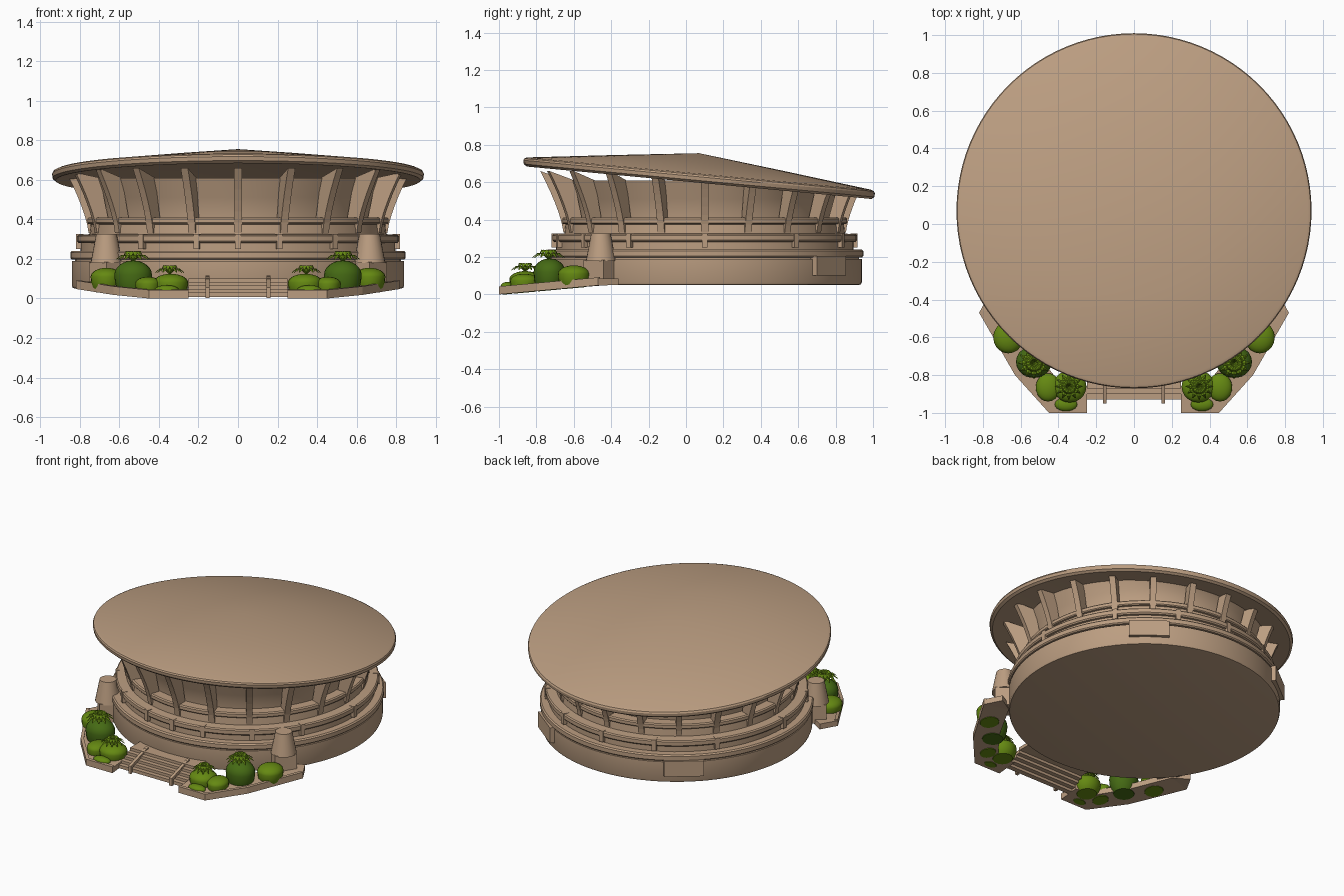
import bpy, bmesh, math
from math import sin, cos, pi, radians, hypot
from mathutils import Vector

if "Cube" in bpy.data.objects:
    bpy.data.objects.remove(bpy.data.objects["Cube"])

CY = 0.10            # centre of the round body in y
RY, RR = 0.07, 0.94  # roof centre and radius


def mat(name, c):
    m = bpy.data.materials.new(name)
    m.diffuse_color = (*c, 1)
    m.use_nodes = True
    m.node_tree.nodes["Principled BSDF"].inputs["Base Color"].default_value = m.diffuse_color
    return m


STONE = mat("tan_stone", (0.50, 0.34, 0.22))
LIME = mat("lime_green", (0.13, 0.25, 0.006))
GREEN = mat("leaf_green", (0.06, 0.145, 0.007))


def finish(name, bm, m, smooth=True, recalc=True):
    if recalc:
        bmesh.ops.recalc_face_normals(bm, faces=bm.faces)
    me = bpy.data.meshes.new(name)
    bm.to_mesh(me)
    bm.free()
    me.materials.append(m)
    ob = bpy.data.objects.new(name, me)
    bpy.context.collection.objects.link(ob)
    if smooth:
        bpy.context.view_layer.objects.active = ob
        ob.select_set(True)
        bpy.ops.object.shade_smooth_by_angle(angle=radians(32))
        ob.select_set(False)
    return ob


def lathe(name, prof, cy, zfun=lambda x, y, z: z, n=96, closed=False):
    bm = bmesh.new()
    rows = []
    for r, z in prof:
        row = []
        for i in range(1 if r == 0 else n):
            a = 2 * pi * i / n
            x, y = r * sin(a), cy - r * cos(a)
            row.append(bm.verts.new((x, y, zfun(x, y, z))))
        rows.append(row)
    pairs = list(zip(rows, rows[1:])) + ([(rows[-1], rows[0])] if closed else [])
    for p, q in pairs:
        for i in range(n):
            f = [p[i % len(p)], p[(i + 1) % len(p)], q[(i + 1) % len(q)], q[i % len(q)]]
            f = list(dict.fromkeys(f))
            if len(f) > 2:
                bm.faces.new(f)
    return finish(name, bm, STONE)


def prism(bm, low, high):
    a = [bm.verts.new(p) for p in low]
    b = [bm.verts.new(p) for p in high]
    bm.faces.new(a)
    bm.faces.new(b)
    for i in range(len(a)):
        j = (i + 1) % len(a)
        bm.faces.new((a[i], a[j], b[j], b[i]))


def radial(a, r, t, z):
    """point at radius r, sideways offset t; angle 0 faces the front"""
    return Vector((r * sin(a) + t * cos(a), CY - r * cos(a) + t * sin(a), z))


def block(bm, a, r0, r1, w, z0, z1):
    def ring(z):
        return [radial(a, r, t * w / 2, z) for r, t in ((r0, -1), (r1, -1), (r1, 1), (r0, 1))]
    prism(bm, ring(z0), ring(z1))


# tilted shallow cone roof
def tilt(x, y, z):
    return z + 0.641 - 0.094 * (y - RY)


def under(x, y):
    return tilt(x, y, -0.044) + 0.09 * (1 - hypot(x, y - RY) / RR)


lathe("roof", [(0, .114), (.45, .062), (.92, .005), (.935, -.002), (RR, -.012),
               (.937, -.032), (.922, -.044), (0, .046)], RY, tilt)

# stepped round base with ledges
lathe("base", [(0, .05), (.82, .05), (.835, .053), (.84, .065), (.84, .19), (.825, .19),
               (.825, .197), (.842, .198), (.848, .205), (.848, .232), (.84, .24),
               (.795, .24), (.795, .28), (.808, .282), (.815, .29), (.815, .315),
               (.808, .322), (.75, .325), (.745, .375), (.757, .377), (.762, .383),
               (.762, .403), (.755, .41), (.68, .41)], CY)

# flaring upper wall, trimmed by the roof
lathe("upper_wall", [(.69, .39), (.695, .45), (.715, .51), (.75, .61),
                     (.735, .61), (.70, .51), (.68, .45), (.675, .39)], CY,
      lambda x, y, z: min(z, under(x, y) + .004), closed=True)

# ring of leaning fins
bm = bmesh.new()
for k in range(20):
    a = 2 * pi * k / 20
    p = radial(a, .82, 0, 0)
    top = min(.66, under(p.x, p.y) + .006)
    prof = [(.68, .33)]
    for i in range(7):
        z = .33 + (top - .33) * i / 6
        prof.append((.755 + .125 * ((z - .33) / .33) ** 1.4, z))
    prof.append((.74, min(.61, top)))
    prism(bm, [radial(a, r, -.019, z) for r, z in prof],
          [radial(a, r, .019, z) for r, z in prof])
finish("fins", bm, STONE, False)

# small ledge posts
bm = bmesh.new()
for d in (0, 15, -15, 37, -37, 60, -60, 90, -90, 127, -127, 155, -155, 180):
    block(bm, radians(d), .78, .818, .03, .25, .325)
finish("ledge_posts", bm, STONE, False)

# round tapered piers on square feet at the planter ends
for s, side in ((-1, "left"), (1, "right")):
    bm = bmesh.new()
    bmesh.ops.create_cone(bm, cap_ends=True, segments=24, radius1=.08, radius2=.052, depth=.145)
    bmesh.ops.translate(bm, verts=bm.verts, vec=(s * .665, -.455, .2525))
    finish(side + "_tapered_pier", bm, STONE)
    bm = bmesh.new()
    block(bm, s * radians(50), .78, .925, .14, .06, .185)
    finish(side + "_pier_foot", bm, STONE, False)
bm = bmesh.new()
for s in (-1, 1):
    block(bm, s * radians(142), .78, .86, .25, .10, .205)
finish("rear_boxes", bm, STONE, False)


# sloping planters either side of the steps
def slope(y):
    return max(0, .05 * min(1, (y + 1) / .55))


outline = [(.25, -1), (.45, -1), (.63, -.8), (.82, -.47), (.76, -.36),
           (.66, -.42), (.52, -.68), (.40, -.83), (.25, -.86)]
bm = bmesh.new()
for s in (-1, 1):
    prism(bm, [(s * x, y, slope(y)) for x, y in outline],
          [(s * x, y, slope(y) + .036) for x, y in outline])
    # raised kerb along the outer edge
    for (x0, y0), (x1, y1) in zip(outline[:4], outline[1:4]):
        n = Vector((y0 - y1, x1 - x0)).normalized() * .02
        q = [(x0, y0), (x1, y1), (x1 + n.x, y1 + n.y), (x0 + n.x, y0 + n.y)]
        prism(bm, [(s * x, y, slope(y) + .03) for x, y in q],
              [(s * x, y, slope(y) + .043) for x, y in q])
bmesh.ops.triangulate(bm, faces=[f for f in bm.faces if len(f.verts) > 4])
finish("planters", bm, STONE, False)


# entrance steps and handrails
def box(bm, x0, x1, y0, y1, z0, z1, dz=0):
    lo = [(x0, y0, z0), (x1, y0, z0), (x1, y1, z0 + dz), (x0, y1, z0 + dz)]
    prism(bm, lo, [(x, y, z + z1 - z0) for x, y, z in lo])


bm = bmesh.new()
for i in range(5):
    y = -.93 + .03 * i
    box(bm, -.25, .25, y, y + .035 if i < 4 else -.70, .008 + .018 * i, .03 + .018 * i)
finish("entrance_steps", bm, STONE, False)
bm = bmesh.new()
for x in (-.155, .155):
    box(bm, x - .01, x + .01, -.95, -.76, .035, .055, .06)
    box(bm, x - .01, x + .01, -.95, -.93, .003, .05)
    box(bm, x - .01, x + .01, -.78, -.76, .08, .11)
finish("handrails", bm, STONE, False)


# rounded shrubs, flattened at the planter bottom, and leafy tufts
def shrub(name, x, y, z, rx, ry, rz, m):
    bm = bmesh.new()
    bmesh.ops.create_uvsphere(bm, u_segments=20, v_segments=12, radius=1)
    for v in bm.verts:
        px, py = x + rx * v.co.x, y + ry * v.co.y
        down = z - slope(py) + .003
        v.co = (px, py, z + (rz if v.co.z > 0 else down * 1.5) * v.co.z)
        v.co.z = max(v.co.z, slope(py) - .003, 0)
    finish(name, bm, m)


def tuft(name, x, y, z, r, h, m, n=12):
    bm = bmesh.new()
    for k in range(2 * n):
        a = 2 * pi * k / n + (k // n) * pi / n
        up = h * (1 if k < n else 1.6)
        L = r * (1 if k < n else .65)
        d, t = Vector((cos(a), sin(a), 0)), Vector((-sin(a), cos(a), 0))
        prev = None
        for u, w in ((0, .05), (.35, .19), (.7, .15), (1, .02)):
            c = Vector((x, y, z)) + d * L * u + Vector((0, 0, up * (1.9 * u - 1.75 * u * u)))
            cur = [bm.verts.new(c - t * w * r), bm.verts.new(c + Vector((0, 0, .06 * r))),
                   bm.verts.new(c + t * w * r)]
            if prev:
                for i in (0, 1):
                    bm.faces.new((prev[i], cur[i], cur[i + 1], prev[i + 1]))
            prev = cur
    finish(name, bm, m, False, False)


for s, side in ((-1, "left"), (1, "right")):
    shrub(side + "_inner_shrub", s * .34, -.86, .08, .088, .085, .045, LIME)
    shrub(side + "_low_shrub", s * .455, -.865, .075, .065, .075, .035, LIME)
    shrub(side + "_front_shrub", s * .36, -.955, .045, .06, .036, .022, LIME)
    shrub(side + "_tall_shrub", s * .53, -.73, .12, .095, .085, .072, GREEN)
    shrub(side + "_outer_shrub", s * .665, -.60, .11, .08, .085, .045, LIME)
    tuft(side + "_inner_tuft", s * .345, -.86, .12, .072, .058, LIME)
    tuft(side + "_tall_tuft", s * .53, -.735, .185, .085, .065, LIME)
